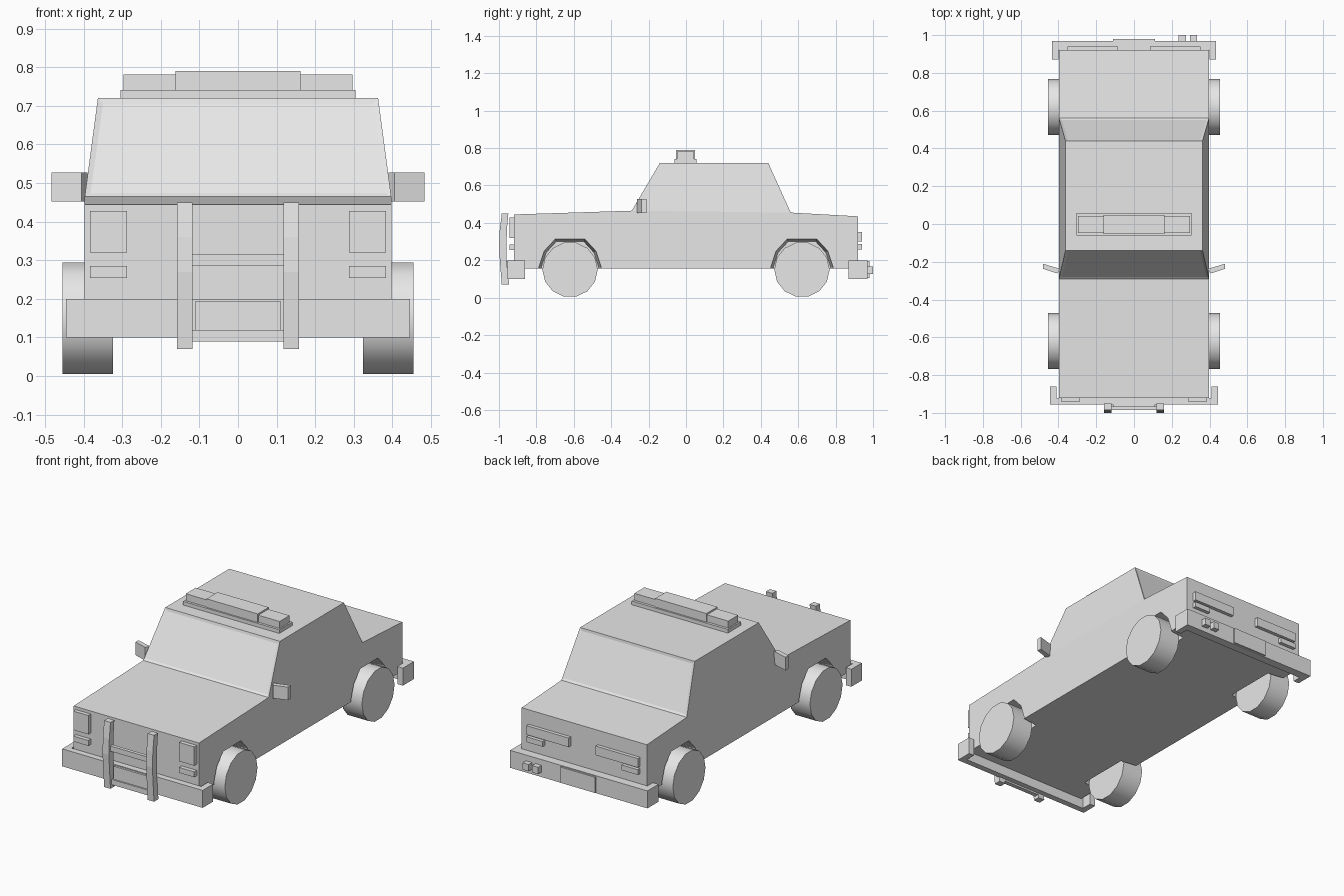
import bpy, bmesh, math

if "Cube" in bpy.data.objects:
    bpy.data.objects.remove(bpy.data.objects["Cube"])

grey = bpy.data.materials.new("plain_grey")
grey.use_nodes = True
grey.diffuse_color = (0.8, 0.8, 0.8, 1)
grey.node_tree.nodes["Principled BSDF"].inputs["Base Color"].default_value = (0.8, 0.8, 0.8, 1)


def loft(name, ring_a, ring_b, inset=None):
    """Solid between two matching rings; inset sinks panels into chosen faces."""
    bm = bmesh.new()
    a = [bm.verts.new(p) for p in ring_a]
    b = [bm.verts.new(p) for p in ring_b]
    bm.faces.new(a)
    bm.faces.new(b)
    n = len(a)
    for i in range(n):
        j = (i + 1) % n
        bm.faces.new((a[i], a[j], b[j], b[i]))
    bmesh.ops.recalc_face_normals(bm, faces=bm.faces)
    if inset:
        panes = [f for f in bm.faces if inset(f.normal)]
        bmesh.ops.inset_individual(bm, faces=panes, thickness=0.02, depth=-0.004)
    mesh = bpy.data.meshes.new(name)
    bm.to_mesh(mesh)
    bm.free()
    mesh.materials.append(grey)
    obj = bpy.data.objects.new(name, mesh)
    bpy.context.collection.objects.link(obj)
    return obj


def side_prism(name, profile, x0, x1):
    """Extrude a (y, z) profile along x."""
    return loft(name, [(x0, y, z) for y, z in profile], [(x1, y, z) for y, z in profile])


def box(name, x0, x1, y0, y1, z0, z1):
    return side_prism(name, [(y0, z0), (y1, z0), (y1, z1), (y0, z1)], x0, x1)


def quad(w, y0, y1, z0, z1):
    return [(-w, y0, z0), (w, y0, z0), (w, y1, z1), (-w, y1, z1)]


SIDES = (("left", 1), ("right", -1))
AXLES = (("front", -0.62), ("rear", 0.62))

# Lower body and tapering cabin with sunken front and rear glass
body = side_prism("body", [(-0.92, 0.155), (0.92, 0.155), (0.92, 0.435), (0.56, 0.455),
                           (-0.29, 0.465), (-0.92, 0.445)], -0.397, 0.397)
loft("cabin", quad(0.397, -0.29, 0.56, 0.465, 0.455), quad(0.363, -0.14, 0.44, 0.72, 0.72),
     inset=lambda n: abs(n.y) > 0.5)

# Tapered wheel arches cut into the body, and wheels
arch = [(-0.168, -0.1), (-0.168, 0.01), (-0.14, 0.095), (-0.08, 0.16),
        (0.08, 0.16), (0.14, 0.095), (0.168, 0.01), (0.168, -0.1)]
bpy.context.view_layer.objects.active = body
for end, y in AXLES:
    for side, s in SIDES:
        cutter = loft("arch_cutter",
                      [(s * 0.3, y + 0.91 * u, 0.155 + 0.91 * v) for u, v in arch],
                      [(s * 0.41, y + u, 0.155 + v) for u, v in arch])
        cutter.hide_render = True
        cut = body.modifiers.new("arch", "BOOLEAN")
        cut.object = cutter
        cut.operation = "DIFFERENCE"
        cut.solver = "EXACT"
        bpy.ops.object.modifier_apply(modifier=cut.name)
        bpy.data.objects.remove(cutter)

        bpy.ops.mesh.primitive_cylinder_add(vertices=14, radius=0.148, depth=0.13,
                                            location=(s * 0.389, y, 0.15),
                                            rotation=(0, math.pi / 2, 0))
        wheel = bpy.context.object
        wheel.name = f"{end}_{side}_wheel"
        wheel.data.materials.append(grey)
        bpy.ops.object.shade_smooth_by_angle(angle=math.radians(35))
        bpy.context.view_layer.objects.active = body

# Bumpers with ends that wrap round the body
box("front_bumper", -0.445, 0.445, -0.955, -0.92, 0.1, 0.2)
box("rear_bumper", -0.435, 0.435, 0.92, 0.97, 0.1, 0.2)
for side, s in SIDES:
    box(f"front_bumper_end_{side}", s * 0.41, s * 0.445, -0.92, -0.86, 0.1, 0.2)
    box(f"rear_bumper_end_{side}", s * 0.4, s * 0.435, 0.87, 0.92, 0.1, 0.2)

# Push bar: two bowed uprights, a crossbar and a lower plate
upright = [(-0.945, 0.07), (-0.985, 0.07), (-0.993, 0.17), (-1.0, 0.27), (-0.996, 0.36),
           (-0.985, 0.45), (-0.95, 0.45), (-0.958, 0.36), (-0.96, 0.2)]
for side, s in SIDES:
    side_prism(f"push_bar_upright_{side}", upright, s * 0.118, s * 0.158)
box("push_bar_crossbar", -0.12, 0.12, -0.985, -0.965, 0.285, 0.315)
box("push_bar_lower_bar", -0.12, 0.12, -0.975, -0.95, 0.09, 0.12)
box("front_plate", -0.11, 0.11, -0.967, -0.955, 0.1, 0.195)

# Lamps and mirrors
for side, s in SIDES:
    box(f"headlight_{side}", s * 0.288, s * 0.383, -0.943, -0.92, 0.32, 0.428)
    box(f"front_indicator_{side}", s * 0.288, s * 0.383, -0.943, -0.92, 0.254, 0.285)
    box(f"tail_light_{side}", s * 0.085, s * 0.353, 0.92, 0.94, 0.3, 0.352)
    box(f"rear_reflector_{side}", s * 0.25, s * 0.353, 0.92, 0.94, 0.258, 0.288)
    plan = [(0.39, -0.238), (0.405, -0.262), (0.483, -0.237), (0.483, -0.21)]
    loft(f"mirror_{side}", [(s * x, y, 0.452) for x, y in plan],
         [(s * x, y, 0.527) for x, y in plan])

# Rear plate and twin exhaust tips
box("rear_plate", -0.11, 0.11, 0.97, 0.98, 0.105, 0.195)
for i, x in enumerate((0.255, 0.315)):
    box(f"exhaust_tip_{i + 1}", x - 0.019, x + 0.019, 0.97, 1.0, 0.128, 0.167)

# Roof light bar
box("light_bar_base", -0.305, 0.305, -0.062, 0.057, 0.72, 0.741)
box("light_bar_centre", -0.162, 0.162, -0.053, 0.047, 0.741, 0.79)
for side, s in SIDES:
    box(f"light_bar_lamp_{side}", s * 0.162, s * 0.297, -0.048, 0.042, 0.741, 0.781)
